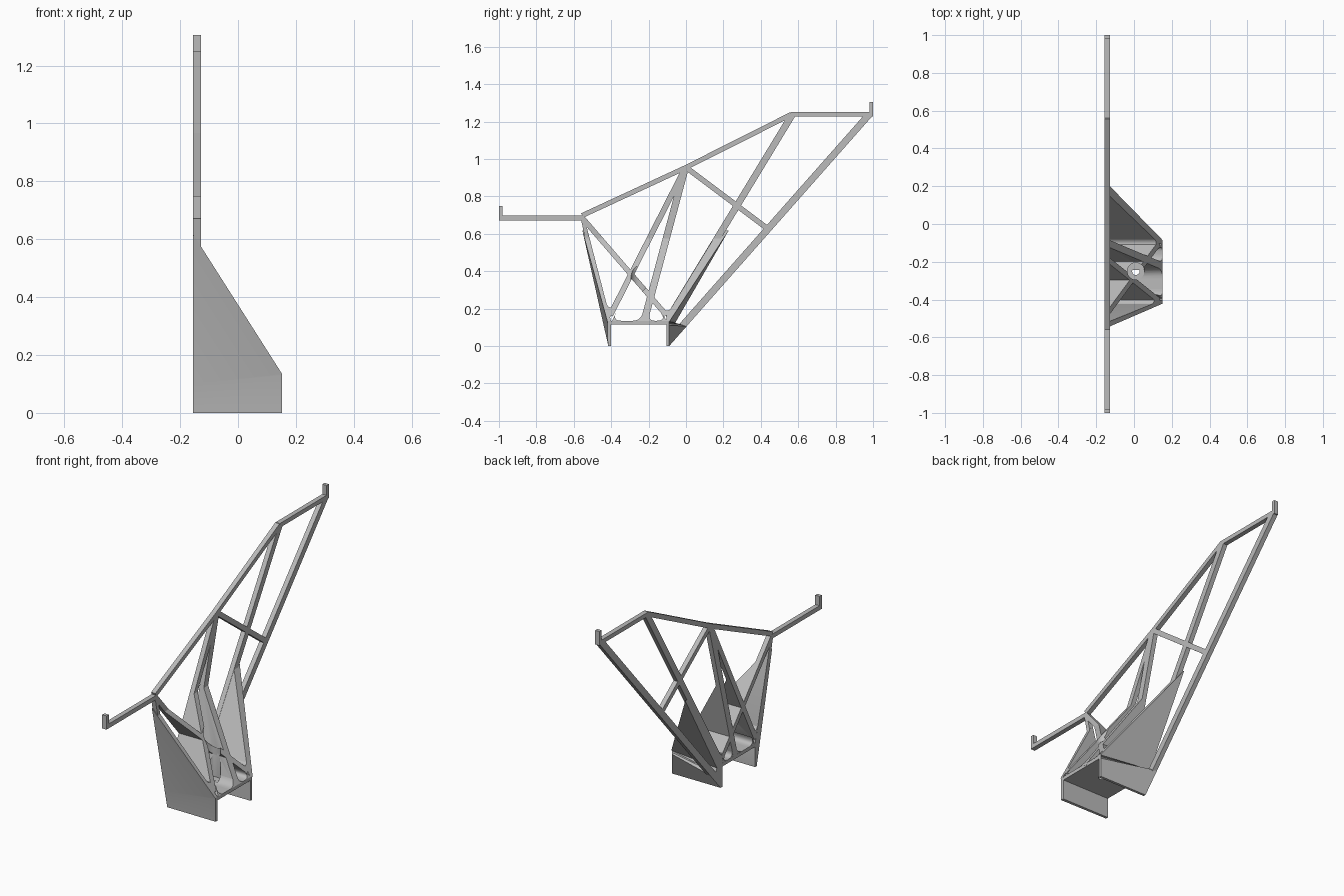
import bpy, bmesh
from mathutils import Vector

cube = bpy.data.objects.get("Cube")
if cube:
    bpy.data.objects.remove(cube, do_unlink=True)

grey = bpy.data.materials.new("plain_grey")
grey.use_nodes = True
GREY = (0.5, 0.5, 0.5, 1)
grey.diffuse_color = GREY
grey.node_tree.nodes["Principled BSDF"].inputs["Base Color"].default_value = GREY

BACK, SLAB, FRONT = -0.155, -0.128, 0.152   # x of flat side, thin frame face, deep side
CUT_POINT = Vector((SLAB, 0, 0.575))
CUT_NORMAL = Vector((0.44, 0, 0.28)).normalized()


def loft(name, near, far, x0, x1, clip=False):
    """Solid between two (y, z) sections, optionally trimmed by the sloping plane."""
    bm = bmesh.new()
    a = [bm.verts.new((x0, y, z)) for y, z in near]
    b = [bm.verts.new((x1, y, z)) for y, z in far]
    n = len(a)
    bm.faces.new(a)
    bm.faces.new(b[::-1])
    for i in range(n):
        j = (i + 1) % n
        bm.faces.new((a[j], a[i], b[i], b[j]))
    if clip:
        geom = bm.verts[:] + bm.edges[:] + bm.faces[:]
        cut = bmesh.ops.bisect_plane(bm, geom=geom, plane_co=CUT_POINT,
                                     plane_no=CUT_NORMAL, clear_outer=True)
        rim = [e for e in cut["geom_cut"] if isinstance(e, bmesh.types.BMEdge)]
        if rim:
            bmesh.ops.edgeloop_fill(bm, edges=rim)
    bmesh.ops.recalc_face_normals(bm, faces=bm.faces)
    mesh = bpy.data.meshes.new(name)
    bm.to_mesh(mesh)
    bm.free()
    mesh.materials.append(grey)
    obj = bpy.data.objects.new(name, mesh)
    bpy.context.collection.objects.link(obj)
    return obj


def bar(p, q, width):
    p, q = Vector(p), Vector(q)
    d = (q - p).normalized()
    side = Vector((-d.y, d.x)) * width / 2
    return [tuple(v) for v in (p + side, q + side, q - side, p - side)]


def strut(name, p, q, width):
    s = bar(p, q, width)
    return loft(name, s, s, BACK, SLAB)


def wall(name, p, q, width):
    s = bar(p, q, width)
    return loft(name, s, s, BACK + 0.002, FRONT, True)


def fillet(name, corner, toward_a, toward_b, length):
    """Concave corner filler following a quadratic curve."""
    c = Vector(corner)
    a = c + (Vector(toward_a) - c).normalized() * length
    b = c + (Vector(toward_b) - c).normalized() * length
    steps = [i / 8 for i in range(9)]
    s = [tuple(c)] + [tuple(a * (1 - t) ** 2 + c * 2 * t * (1 - t) + b * t * t) for t in steps]
    return loft(name, s, s, BACK + 0.001, FRONT, True)


def box(name, y0, y1, z0, z1, x1=SLAB):
    s = [(y0, z0), (y1, z0), (y1, z1), (y0, z1)]
    return loft(name, s, s, BACK, x1)


def drill(target, radius, z0, z1):
    bpy.ops.mesh.primitive_cylinder_add(vertices=32, radius=radius, depth=z1 - z0,
                                        location=(0.01, -0.25, (z0 + z1) / 2))
    cutter = bpy.context.object
    cutter.hide_render = True
    mod = target.modifiers.new("drill", 'BOOLEAN')
    mod.operation, mod.solver, mod.object = 'DIFFERENCE', 'EXACT', cutter
    bpy.context.view_layer.objects.active = target
    bpy.ops.object.modifier_apply(modifier=mod.name)
    bpy.data.objects.remove(cutter, do_unlink=True)


# Joints of the frame, as (y, z)
knee, peak, shoulder = (-0.553, 0.69), (0.0, 0.955), (0.562, 1.238)
crown = (-0.005, 0.95)
foot_1, foot_2 = (-0.405, 0.165), (-0.226, 0.125)
foot_diagonal = (-0.105, 0.165)

# Thin frame: arms, hooks, chords
box("lower_arm", -1.0, -0.545, 0.672, 0.697)
box("lower_hook", -1.0, -0.98, 0.672, 0.75)
box("upper_arm", 0.56, 0.99, 1.226, 1.25)
box("upper_hook", 0.98, 1.0, 1.226, 1.306)
strut("lower_chord", (-0.555, 0.698), peak, 0.026)
strut("upper_chord", peak, shoulder, 0.026)
strut("cross_brace", peak, (0.44, 0.625), 0.028)
long_edge = [(-0.1, 0), (-0.09, 0), (0.995, 1.228), (0.995, 1.245), (0.955, 1.238), (-0.1, 0.045)]
loft("long_strut", long_edge, long_edge, BACK, SLAB)

# Inner struts: thin above, deep walls below the sloping cut
for name, p, q, w in (("front_inner_strut", crown, foot_1, 0.03),
                      ("middle_strut", crown, foot_2, 0.038),
                      ("diagonal_strut", (-0.55, 0.68), foot_diagonal, 0.028)):
    strut(name, p, q, w)
    drill(wall(name + "_wall", p, q, w), 0.045, 0.134, 0.7)

# Outer walls, flaring slightly toward the flat side
strut("front_strut", knee, (-0.42, 0.08), 0.022)
strut("rear_strut", (0.567, 1.235), (-0.092, 0.15), 0.036)
loft("front_wall",
     [(-0.568, 0.68), (-0.438, 0.1), (-0.415, 0), (-0.4, 0), (-0.4, 0.13), (-0.542, 0.68)],
     [(-0.568, 0.68), (-0.42, 0.13), (-0.418, 0), (-0.4, 0), (-0.4, 0.13), (-0.542, 0.68)],
     BACK, FRONT, True)
loft("rear_wall",
     [(0.583, 1.23), (-0.06, 0.12), (-0.105, 0.12), (-0.105, 0.162), (0.548, 1.23)],
     [(0.578, 1.23), (-0.089, 0.13), (-0.105, 0.13), (-0.105, 0.162), (0.548, 1.23)],
     BACK, FRONT, True)
loft("rear_skirt",
     [(-0.105, 0), (-0.09, 0), (0.005, 0.107), (-0.02, 0.115), (-0.045, 0.105), (-0.06, 0.13), (-0.105, 0.14)],
     [(-0.105, 0), (-0.09, 0), (-0.09, 0.11), (-0.09, 0.12), (-0.09, 0.13), (-0.09, 0.135), (-0.105, 0.14)],
     BACK, FRONT, True)

# Base plate with a screw hole
plate = box("base_plate", -0.41, -0.095, 0.115, 0.135, FRONT - 0.001)
drill(plate, 0.02, 0.05, 0.2)

# Rounded inner corners
level = 0.135
fillet("front_fillet", (-0.41, 0.145), knee, crown, 0.13)
fillet("inner_strut_fillet", (-0.395, level), crown, (0, level), 0.05)
drill(fillet("middle_front_fillet", (-0.243, level), crown, (-0.4, level), 0.045), 0.045, 0.134, 0.7)
drill(fillet("middle_rear_fillet", (-0.204, level), crown, (-0.1, level), 0.04), 0.045, 0.134, 0.7)
fillet("diagonal_fillet", (-0.1, level), knee, (-0.4, level), 0.06)
fillet("rear_fillet", (-0.1, 0.165), knee, shoulder, 0.06)

# Smooth the curved surfaces, keep hard edges
bpy.ops.object.select_all(action='DESELECT')
for obj in bpy.context.collection.objects:
    if obj.type == 'MESH' and grey.name in obj.data.materials:
        obj.select_set(True)
        bpy.context.view_layer.objects.active = obj
bpy.ops.object.shade_smooth_by_angle()
